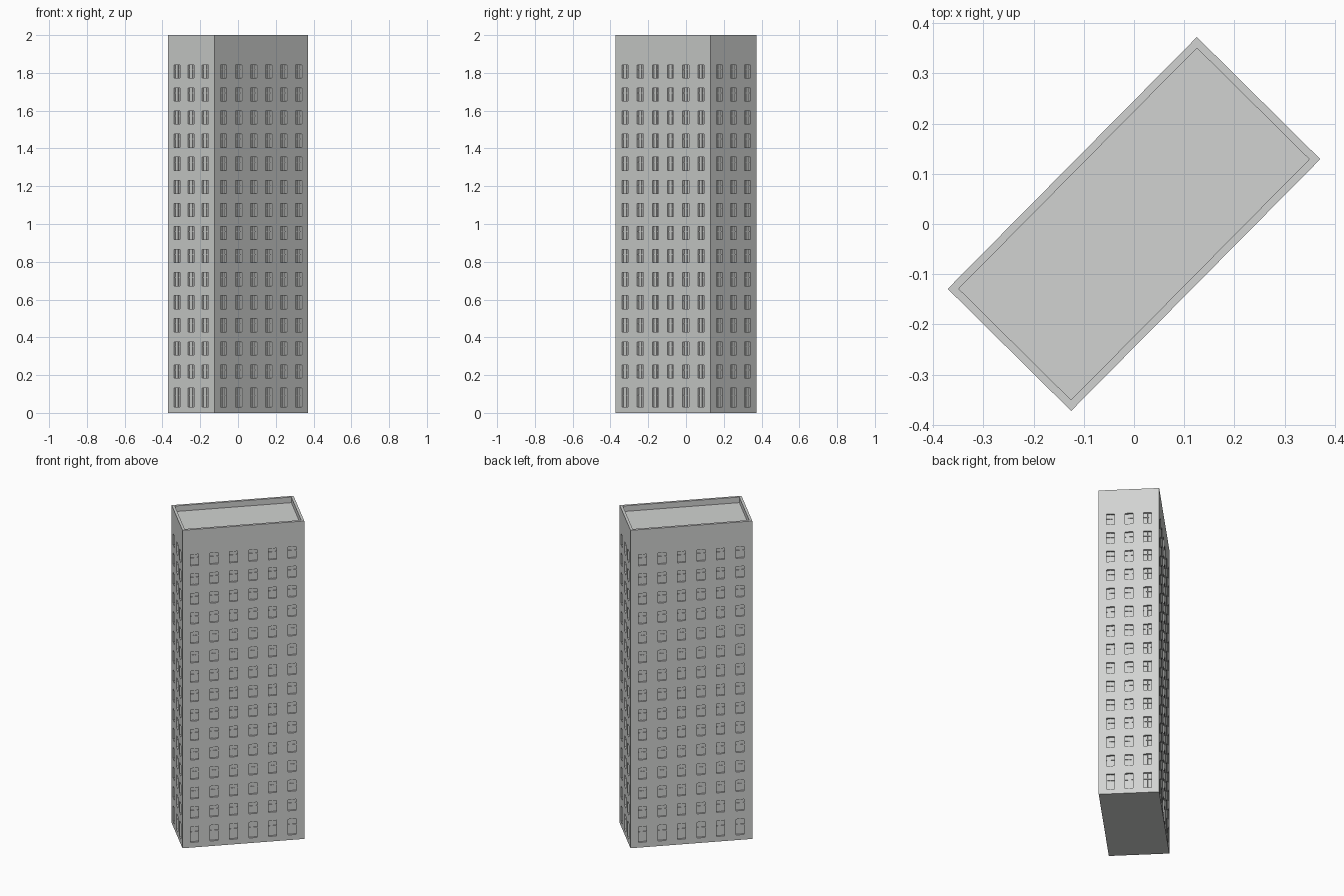
import bpy, bmesh, math
from mathutils import Matrix, Vector

if "Cube" in bpy.data.objects:
    bpy.data.objects.remove(bpy.data.objects["Cube"])

L, W, H = 0.706, 0.346, 2.0        # footprint and height
ANGLE = math.radians(45.3)
WIN_W, RECESS = 0.046, 0.012
PARAPET, ROOF_Z = 0.0155, 1.965
ROWS = [(0.032, 0.131)] + [(0.184 + 0.1222 * i, 0.254 + 0.1222 * i) for i in range(14)]
TURN = Matrix.Rotation(ANGLE, 4, 'Z')


def material(name, c):
    m = bpy.data.materials.new(name)
    m.diffuse_color = (*c, 1)
    m.use_nodes = True
    m.node_tree.nodes["Principled BSDF"].inputs["Base Color"].default_value = m.diffuse_color
    return m


concrete = material("pale concrete", (0.64, 0.65, 0.64))


def make(name, bm):
    bmesh.ops.remove_doubles(bm, verts=bm.verts, dist=1e-5)
    bm.transform(TURN)
    me = bpy.data.meshes.new(name)
    bm.to_mesh(me)
    bm.free()
    me.materials.append(concrete)
    ob = bpy.data.objects.new(name, me)
    bpy.context.collection.objects.link(ob)
    return ob


def quad(bm, pts):
    bm.faces.new([bm.verts.new(p) for p in pts])


def box(bm, mat, x0, x1, y0, y1, z0, z1):
    m = mat @ Matrix.Translation(((x0 + x1) / 2, (y0 + y1) / 2, (z0 + z1) / 2))
    bmesh.ops.create_cube(bm, size=1, matrix=m @ Matrix.Diagonal((x1 - x0, y1 - y0, z1 - z0, 1)))


# Each facade: quarter turn, length, distance from the centre, columns, spacing
FACADES = [(0, L, W / 2, 6, 0.113), (1, W, L / 2, 3, 0.105),
           (2, L, W / 2, 6, 0.113), (3, W, L / 2, 3, 0.105)]

walls, frames = bmesh.new(), bmesh.new()
for turn, length, dist, cols, step in FACADES:
    # local frame: x along the wall, y into the building, z up
    M = Matrix.Rotation(turn * math.pi / 2, 4, 'Z') @ Matrix.Translation((0, -dist, 0))
    centres = [(i - (cols - 1) / 2) * step for i in range(cols)]
    xs = [-length / 2] + [c + s * WIN_W / 2 for c in centres for s in (-1, 1)] + [length / 2]
    zs = [0] + [z for row in ROWS for z in row] + [H]
    for i in range(len(xs) - 1):
        for j in range(len(zs) - 1):
            x0, x1, z0, z1 = xs[i], xs[i + 1], zs[j], zs[j + 1]
            ring = [(x0, z0), (x1, z0), (x1, z1), (x0, z1)]
            if not (i % 2 and j % 2):                      # solid wall
                quad(walls, [M @ Vector((x, 0, z)) for x, z in ring])
                continue
            # recessed pane and its reveal
            quad(walls, [M @ Vector((x, RECESS, z)) for x, z in ring])
            for k in range(4):
                (a, b), (c, d) = ring[k], ring[(k + 1) % 4]
                quad(walls, [M @ Vector(p) for p in
                             ((a, 0, b), (c, 0, d), (c, RECESS, d), (a, RECESS, b))])
            # mullion and transom
            xm, zm, t = (x0 + x1) / 2, z0 + (z1 - z0) * 0.62, 0.002
            box(frames, M, xm - t, xm + t, RECESS - 0.005, RECESS, z0, z1)
            box(frames, M, x0, x1, RECESS - 0.004, RECESS, zm - t, zm + t)

# Underside of the tower
quad(walls, [(-L/2, -W/2, 0), (-L/2, W/2, 0), (L/2, W/2, 0), (L/2, -W/2, 0)])
make("walls", walls)
make("window_bars", frames)

# Parapet rim and sunken roof
roof = bmesh.new()
outer = [(sx * L / 2, sy * W / 2) for sx, sy in ((-1, -1), (1, -1), (1, 1), (-1, 1))]
inner = [(x - math.copysign(PARAPET, x), y - math.copysign(PARAPET, y)) for x, y in outer]
for k in range(4):
    n = (k + 1) % 4
    quad(roof, [(*outer[k], H), (*outer[n], H), (*inner[n], H), (*inner[k], H)])
    quad(roof, [(*inner[k], H), (*inner[n], H), (*inner[n], ROOF_Z), (*inner[k], ROOF_Z)])
quad(roof, [(*p, ROOF_Z) for p in inner])
make("parapet_and_roof", roof)
